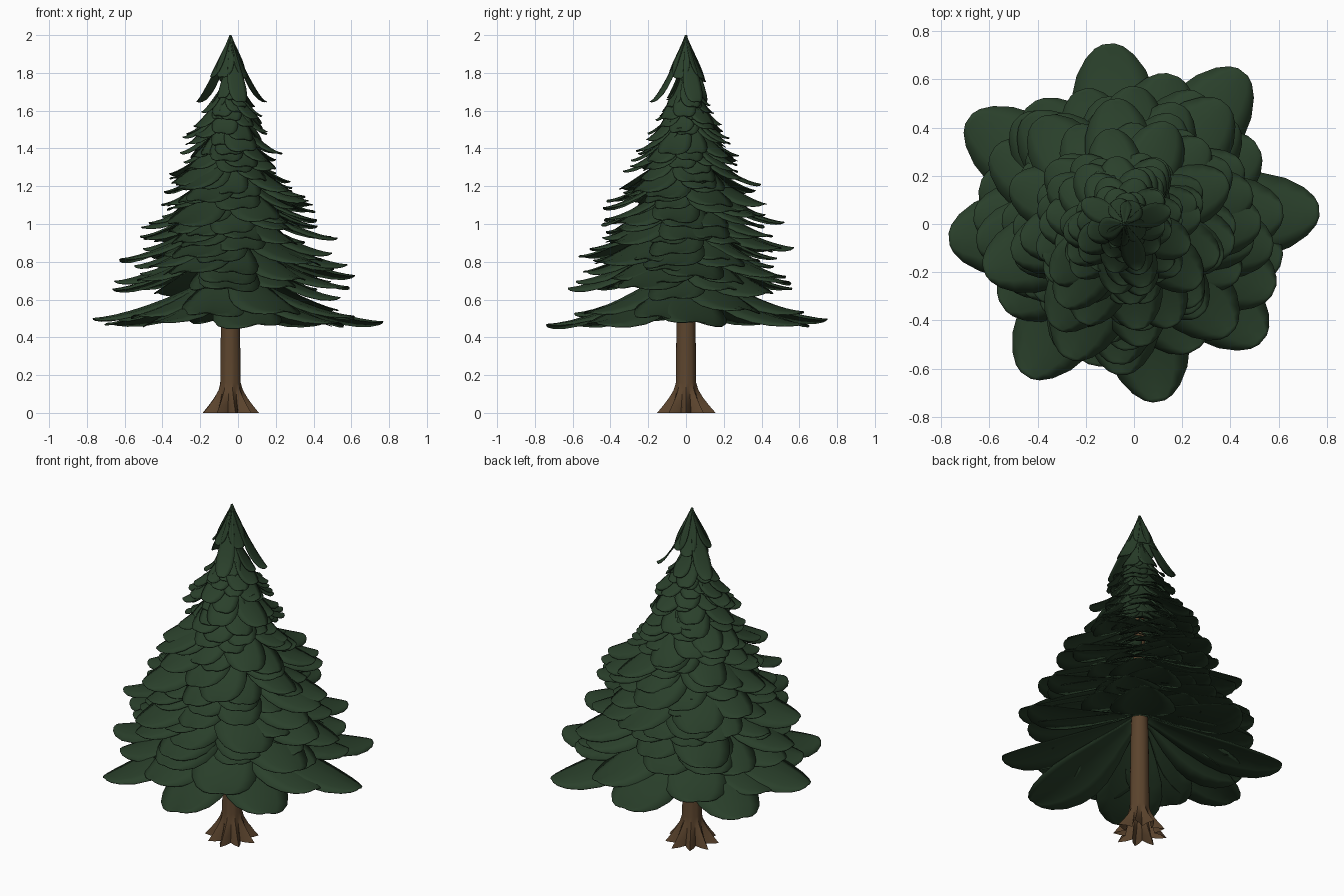
import bpy, bmesh, math, random
from mathutils import Vector

if "Cube" in bpy.data.objects:
    bpy.data.objects.remove(bpy.data.objects["Cube"])

random.seed(7)
CX = -0.04  # trunk axis


def material(name, rgb):
    m = bpy.data.materials.new(name)
    m.diffuse_color = (*rgb, 1)
    m.use_nodes = True
    m.node_tree.nodes["Principled BSDF"].inputs["Base Color"].default_value = m.diffuse_color
    return m


green = material("pine green", (0.023, 0.051, 0.024))
brown = material("bark brown", (0.104, 0.057, 0.026))


def finish(bm, name, mat, angle):
    bmesh.ops.recalc_face_normals(bm, faces=bm.faces[:])
    me = bpy.data.meshes.new(name)
    bm.to_mesh(me)
    bm.free()
    ob = bpy.data.objects.new(name, me)
    bpy.context.collection.objects.link(ob)
    me.materials.append(mat)
    bpy.ops.object.select_all(action='DESELECT')
    ob.select_set(True)
    bpy.context.view_layer.objects.active = ob
    bpy.ops.object.shade_smooth_by_angle(angle=math.radians(angle))
    return ob


def interp(table, z):
    for (z0, r0), (z1, r1) in zip(table, table[1:]):
        if z <= z1:
            return r0 + (r1 - r0) * max(0, (z - z0) / (z1 - z0))
    return table[-1][1]


# Trunk with pointed root flares, open underneath
bm = bmesh.new()
ROOTS = 9
SIDES = ROOTS * 4
reach = [random.uniform(0.085, 0.11) for _ in range(ROOTS)]
rings = []
for z, rad, flare in [(0, .058, 1), (.04, .057, .66), (.08, .056, .36), (.12, .055, .12),
                      (.16, .054, 0), (.6, .049, 0), (1.2, .03, 0), (1.9, .008, 0)]:
    ring = []
    for k in range(SIDES):
        a = 2 * math.pi * k / SIDES
        ridge = (1, .6, .25, .6)[k % 4]
        r = rad + flare * ridge * reach[((k + 1) // 4) % ROOTS]
        ring.append(bm.verts.new((CX + r * math.cos(a), r * math.sin(a), z)))
    rings.append(ring)
for lo, hi in zip(rings, rings[1:]):
    for k in range(SIDES):
        n = (k + 1) % SIDES
        bm.faces.new((lo[k], lo[n], hi[n], hi[k]))
bm.faces.new(rings[-1])
finish(bm, "trunk", brown, 30)

# Petal-shaped drooping bough: rows of (distance, half width) along its length
SHAPE = [(0, .12), (.15, .36), (.32, .68), (.48, .92), (.6, 1.0), (.72, .96),
         (.84, .80), (.93, .56), (.98, .33), (1, .14)]
ACROSS = (-1, -.6, 0, .6, 1)


def bough(bm, ang, length, z_tip, drop, width, curve, arch=.2):
    d = Vector((math.cos(ang), math.sin(ang), 0))
    s = Vector((-d.y, d.x, 0))
    tilt = random.uniform(-.12, .12)
    rows = []
    for t, w in SHAPE:
        z = z_tip + drop * (1 - t) ** curve
        row = []
        for u in ACROSS:
            off = u * w * width
            p = Vector((CX, 0, z)) + d * (length * t) + s * off
            p.z += tilt * off - arch * width * w * u * u
            row.append(bm.verts.new(p))
        rows.append(row)
    for a, b in zip(rows, rows[1:]):
        for i in range(len(ACROSS) - 1):
            bm.faces.new((a[i], b[i], b[i + 1], a[i + 1]))


def boughs_object(name, bm):
    ob = finish(bm, name, green, 50)
    mod = ob.modifiers.new("thickness", 'SOLIDIFY')
    mod.thickness = 0.004


# Bottom skirt: eight long boughs and a shorter ring between them
bm = bmesh.new()
for deg, length in [(4, .81), (52, .80), (95, .75), (146, .78), (185, .73),
                    (237, .75), (281, .75), (320, .75)]:
    bough(bm, math.radians(deg), length, random.uniform(.47, .505), .27, .18, 1.5)
for deg, length in [(-13, .67), (30, .64), (72, .65), (128, .63), (165, .62),
                    (214, .61), (258, .60), (299, .60)]:
    bough(bm, math.radians(deg), length, random.uniform(.51, .56), .27, .18, 1.5)
boughs_object("lower_boughs", bm)

# Middle boughs on a spiral, shrinking with height
REACH = [(.62, .68), (.7, .68), (.9, .57), (1.15, .45), (1.3, .33), (1.45, .25), (1.64, .14)]
bm = bmesh.new()
N = 200
for i in range(N):
    f = i / (N - 1)
    z = .63 + 1.0 * f
    length = interp(REACH, z) * random.choice((.74, .8, .86, .92, 1.0))
    drop = .27 - .06 * f
    width = .025 + .22 * length
    bough(bm, i * 2.39996 + random.uniform(-.25, .25), length,
          z + random.uniform(-.025, .025), drop, width, 1.45)
boughs_object("middle_boughs", bm)

# Crown: steep narrow boughs meeting at the tip
bm = bmesh.new()
for i in range(9):
    bough(bm, i * 2.39996, random.uniform(.07, .11), random.uniform(1.60, 1.68), .24, .036, 1.7)
for i in range(8):
    long = i % 3 == 0
    z = 1.65 if long else random.uniform(1.73, 1.79)
    bough(bm, i * math.pi / 4 + .3, .20 if long else random.uniform(.09, .12),
          z, 2.0 - z, .05, 1.55 if long else 1.25)
boughs_object("crown", bm)
